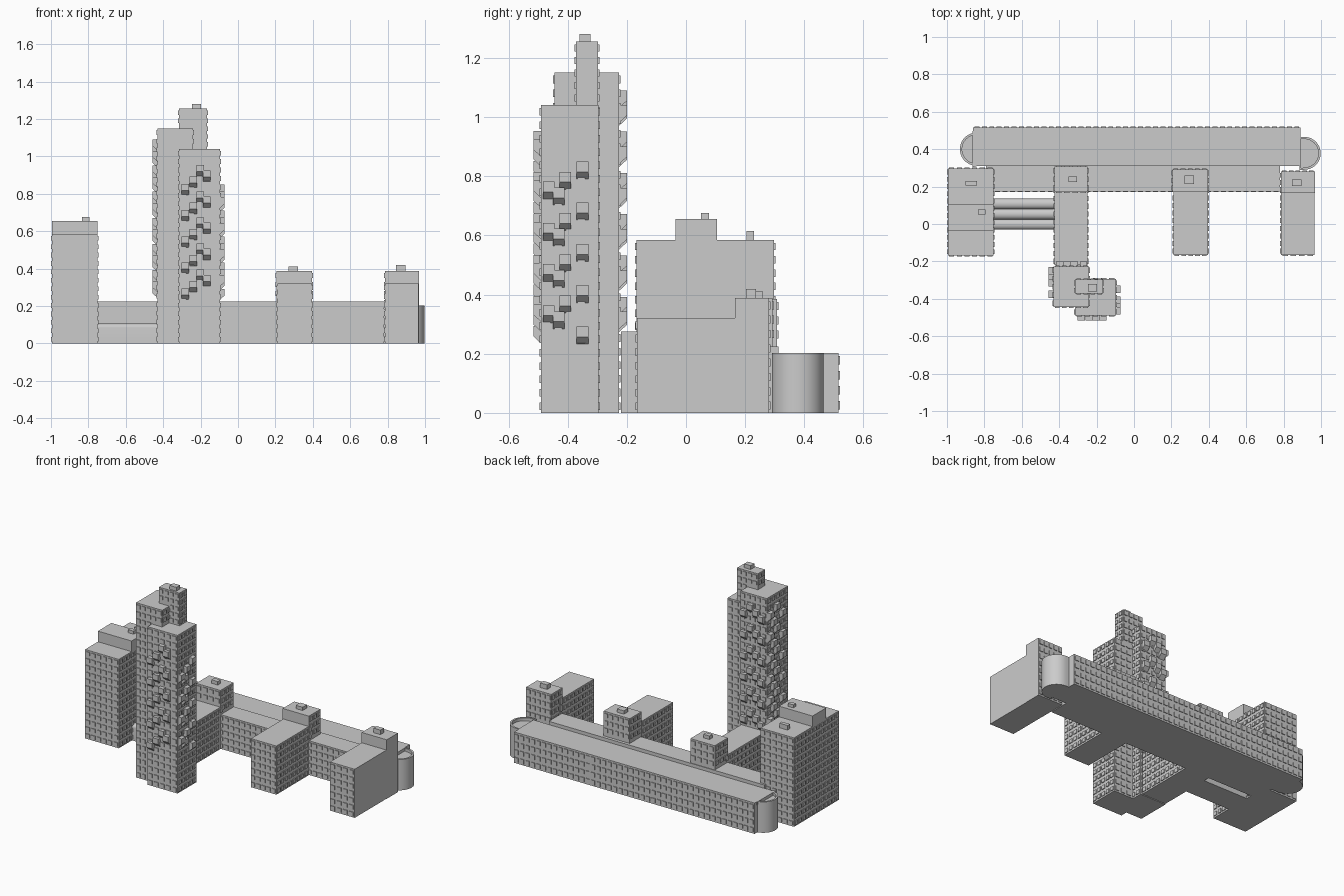
import bpy, bmesh, math
from mathutils import Matrix, Vector

if "Cube" in bpy.data.objects:
    bpy.data.objects.remove(bpy.data.objects["Cube"])

PROUD = 0.005  # how far window frames stand out from the walls


def finish(bm, name):
    bmesh.ops.recalc_face_normals(bm, faces=bm.faces[:])
    me = bpy.data.meshes.new(name)
    bm.to_mesh(me)
    bm.free()
    ob = bpy.data.objects.new(name, me)
    bpy.context.collection.objects.link(ob)
    return ob


def add_box(bm, lo, hi):
    lo, hi = Vector(lo), Vector(hi)
    m = Matrix.Translation((lo + hi) / 2) @ Matrix.Diagonal((*(hi - lo), 1))
    bmesh.ops.create_cube(bm, size=1, matrix=m)


def extrude_profile(bm, pts, vec):
    f = bm.faces.new([bm.verts.new(p) for p in pts])
    r = bmesh.ops.extrude_face_region(bm, geom=[f], use_keep_orig=True)
    bmesh.ops.translate(bm, vec=vec, verts=[v for v in r["geom"] if isinstance(v, bmesh.types.BMVert)])


# name: x0, x1, y0, y1, z0, z1, sides with windows (F front, B back, L left, R right)
BLOCKS = {
    "long_rear_bar": (-0.86, 0.89, 0.31, 0.52 - PROUD, 0, 0.203, "B"),
    "long_front_bar": (-0.79, 0.78, 0.175, 0.312, 0, 0.225, "F"),
    "left_block": (-1 + PROUD, -0.75, -0.168, 0.298, 0, 0.585, "FBLR"),
    "left_block_penthouse": (-1 + PROUD, -0.75, -0.035, 0.105, 0.585, 0.655, ""),
    "left_wing": (-0.425, -0.248, -0.22, 0.2, 0, 0.275, "LR"),
    "left_wing_head": (-0.425, -0.248, 0.172, 0.308, 0, 0.385, "FBLR"),
    "middle_wing": (0.21, 0.395, -0.165, 0.2, 0, 0.32, "FLR"),
    "middle_wing_head": (0.205, 0.395, 0.172, 0.292, 0, 0.388, "BLR"),
    "right_wing": (0.785, 0.965, -0.165, 0.2, 0, 0.32, "FL"),
    "right_wing_head": (0.785, 0.967, 0.165, 0.28, 0, 0.388, "BL"),
    "tower_front": (-0.315, -0.097, -0.49, -0.295, 0, 1.04, "FBLR"),
    "tower_rear": (-0.43, -0.24, -0.445, -0.226, 0, 1.15, "FBLR"),
    "tower_crown": (-0.315, -0.165, -0.372, -0.297, 1.0, 1.255, "FBLR"),
    # roof boxes
    "left_block_roof_box": (-0.9, -0.84, 0.205, 0.23, 0.58, 0.615, ""),
    "penthouse_roof_box": (-0.835, -0.795, 0.05, 0.077, 0.65, 0.675, ""),
    "left_wing_roof_box": (-0.35, -0.305, 0.225, 0.255, 0.38, 0.408, ""),
    "middle_wing_roof_box": (0.27, 0.32, 0.215, 0.26, 0.38, 0.41, ""),
    "right_wing_roof_box": (0.845, 0.895, 0.203, 0.237, 0.38, 0.418, ""),
    "tower_roof_box": (-0.245, -0.197, -0.36, -0.322, 1.25, 1.28, ""),
}


def buried(p):
    return any(b[0] < p[0] < b[1] and b[2] < p[1] < b[3] and b[4] < p[2] < b[5]
               for b in BLOCKS.values())


def windows(name, b):
    x0, x1, y0, y1, z0, z1, sides = b
    bm = bmesh.new()
    rows = max(1, round((z1 - z0) / 0.046))
    dz = (z1 - z0) / rows
    for s in sides:
        along_x = s in "FB"
        a0, a1 = (x0, x1) if along_x else (y0, y1)
        wall = {"F": y0, "B": y1, "L": x0, "R": x1}[s]
        out = -1 if s in "FL" else 1
        cols = max(1, round((a1 - a0) / 0.04))
        da = (a1 - a0) / cols
        for i in range(cols):
            for j in range(rows):
                a, z = a0 + (i + 0.5) * da, z0 + (j + 0.5) * dz
                w = wall + out * PROUD / 2
                c = Vector((a, w, z) if along_x else (w, a, z))
                if buried(c):
                    continue
                h = Vector((da * 0.33, PROUD / 2, dz * 0.28) if along_x else (PROUD / 2, da * 0.33, dz * 0.28))
                add_box(bm, c - h, c + h)
    finish(bm, name + "_windows")


# main volumes and their windows
for name, b in BLOCKS.items():
    bm = bmesh.new()
    add_box(bm, (b[0], b[2], b[4]), (b[1], b[3], b[5]))
    finish(bm, name)
    if b[6]:
        windows(name, b)


# rounded ends of the long bar, with a parapet rim
def rounded_end(name, cx, cy, r, sx, back):
    bm = bmesh.new()
    arc = [math.pi * (i / 24 - 0.5) for i in range(25)]
    pts = [(cx + sx * r * math.cos(t), cy + r * math.sin(t), 0) for t in arc]
    pts = [(back, cy - r, 0)] + pts + [(back, cy + r, 0)]
    extrude_profile(bm, pts, (0, 0, 0.203))
    bm.normal_update()
    bmesh.ops.recalc_face_normals(bm, faces=bm.faces[:])
    top = max(bm.faces, key=lambda f: f.calc_center_median().z)
    bmesh.ops.inset_region(bm, faces=[top], thickness=0.012)
    r2 = bmesh.ops.extrude_face_region(bm, geom=[top])
    bmesh.ops.translate(bm, vec=(0, 0, -0.02), verts=[v for v in r2["geom"] if isinstance(v, bmesh.types.BMVert)])
    if top.is_valid:
        bmesh.ops.delete(bm, geom=[top], context="FACES_ONLY")
    ob = finish(bm, name)
    bpy.context.view_layer.objects.active = ob
    ob.select_set(True)
    bpy.ops.object.shade_smooth_by_angle(angle=math.radians(30))
    ob.select_set(False)


rounded_end("left_rounded_end", -0.843, 0.4, 0.088, -1, -0.855)
rounded_end("right_rounded_end", 0.91, 0.378, 0.088, 1, 0.885)

# low link with barrel-vaulted roof
bm = bmesh.new()
pts = [(-0.755, -0.03, 0)]
step = 0.165 / 3
for k in range(3):
    yc = -0.03 + (k + 0.5) * step
    for i in range(1 if k else 0, 13):
        t = math.pi * (1 - i / 12)
        pts.append((-0.755, yc + step / 2 * math.cos(t), 0.085 + 0.022 * math.sin(t)))
pts.append((-0.755, 0.135, 0))
extrude_profile(bm, pts, (0.335, 0, 0))
link = finish(bm, "vaulted_link")
bpy.context.view_layer.objects.active = link
link.select_set(True)
bpy.ops.object.shade_smooth_by_angle(angle=math.radians(30))
link.select_set(False)


# tower balconies: upright front, underside sloping back to the wall
def balconies(name, origin, along, out, columns):
    bm = bmesh.new()
    along, out, up = Vector(along), Vector(out), Vector((0, 0, 1))
    w, d = 0.04, 0.026
    for a, ztop, n in columns:
        for k in range(n):
            base = Vector(origin) + along * (a - w / 2) + up * (ztop - 0.1395 * k)
            prof = [(-0.003, 0), (d, 0), (d, -0.035), (-0.003, -0.062)]
            extrude_profile(bm, [base + out * o + up * z for o, z in prof], along * w)
    finish(bm, name)


balconies("tower_front_balconies", (0, -0.49, 0), (1, 0, 0), (0, -1, 0),
          [(-0.283, 0.852, 5), (-0.24, 0.892, 5), (-0.202, 0.953, 5), (-0.167, 0.925, 5)])
balconies("tower_right_balconies", (-0.097, 0, 0), (0, 1, 0), (1, 0, 0),
          [(-0.464, 0.782, 4), (-0.43, 0.762, 4), (-0.408, 0.815, 4), (-0.35, 0.85, 5)])
balconies("tower_left_balconies", (-0.43, 0, 0), (0, 1, 0), (-1, 0, 0),
          [(-0.375, 1.03, 6), (-0.315, 1.09, 6), (-0.285, 1.0, 6), (-0.25, 1.055, 6)])
balconies("tower_back_balconies", (0, -0.226, 0), (1, 0, 0), (0, 1, 0),
          [(-0.397, 1.03, 6), (-0.36, 1.06, 6), (-0.32, 1.09, 6), (-0.27, 1.04, 6)])
